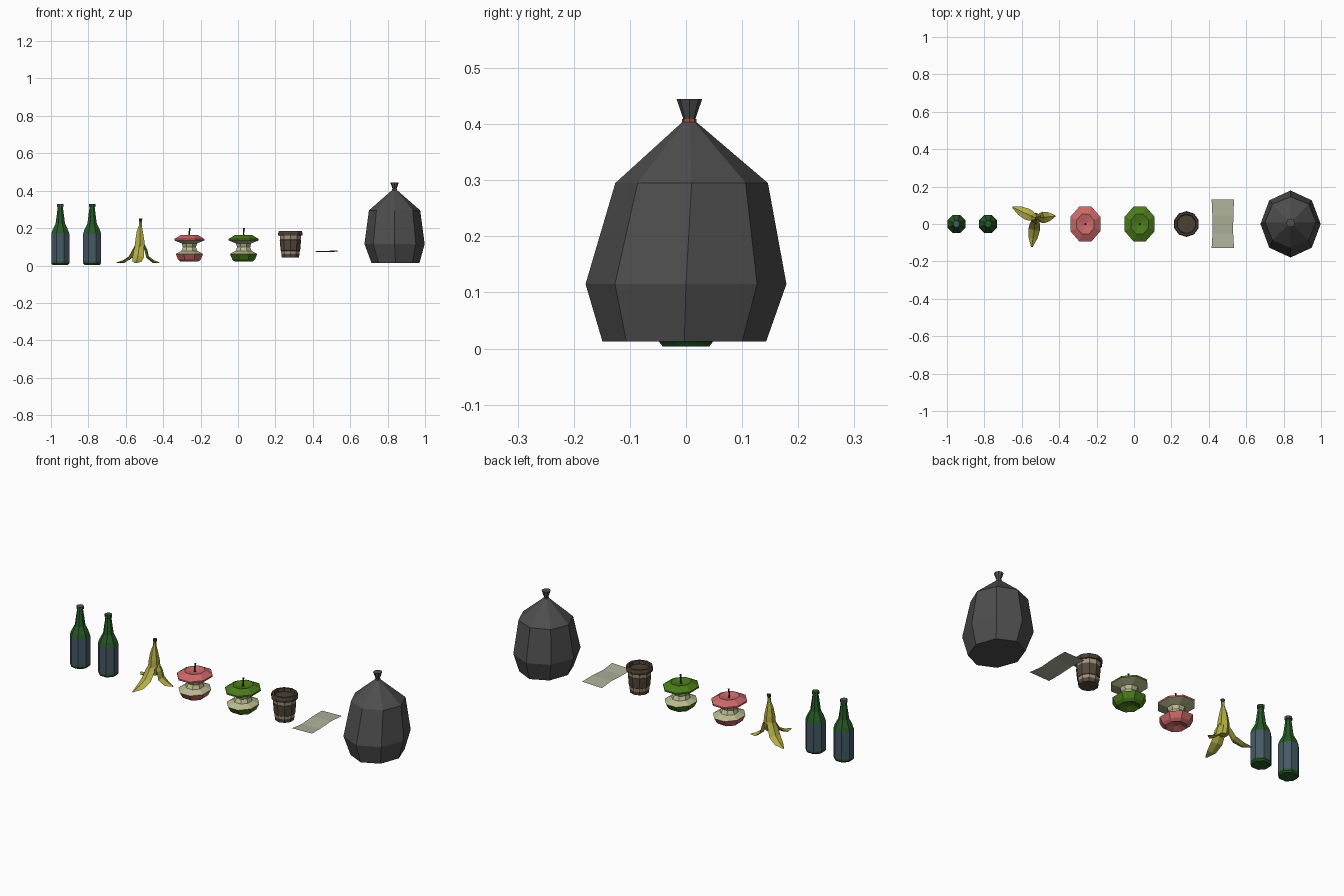
import bpy, math
from mathutils import Vector

if "Cube" in bpy.data.objects:
    bpy.data.objects.remove(bpy.data.objects["Cube"])


def mat(name, r, g, b):
    m = bpy.data.materials.new(name)
    m.diffuse_color = (r, g, b, 1)
    m.use_nodes = True
    m.node_tree.nodes["Principled BSDF"].inputs["Base Color"].default_value = m.diffuse_color
    return m


GLASS = mat("green_glass", 0.02, 0.10, 0.02)
LABEL = mat("label_blue", 0.06, 0.10, 0.13)
PEEL = mat("banana_yellow", 0.45, 0.42, 0.06)
STEM = mat("stem_brown", 0.06, 0.04, 0.02)
FLESH = mat("apple_flesh", 0.50, 0.50, 0.28)
RED = mat("apple_red", 0.60, 0.14, 0.14)
GREEN = mat("apple_green", 0.07, 0.20, 0.01)
LID = mat("lid_brown", 0.07, 0.05, 0.035)
SLEEVE = mat("sleeve_brown", 0.09, 0.065, 0.045)
PAPER_CUP = mat("cup_card", 0.36, 0.29, 0.20)
PAPER = mat("paper", 0.42, 0.44, 0.32)
BAG = mat("bag_black", 0.075, 0.075, 0.075)
TIE = mat("tie_red", 0.40, 0.08, 0.05)


def make(name, verts, faces, mats, idx=None):
    me = bpy.data.meshes.new(name)
    me.from_pydata([tuple(v) for v in verts], [], faces)
    for m in mats:
        me.materials.append(m)
    if idx:
        me.polygons.foreach_set("material_index", idx)
    me.update()
    ob = bpy.data.objects.new(name, me)
    bpy.context.collection.objects.link(ob)
    return ob


def lathe(name, loc, rings, n, mats, bands=None, turn=0.5):
    """rings: (z, rx, ry, dx, dy) bottom to top; bands: material per band."""
    verts, faces, idx = [], [], []
    rings = [tuple(r) + (r[1], 0, 0)[len(r) - 2:] for r in rings]
    bands = bands or [0] * (len(rings) - 1)
    for z, rx, ry, dx, dy in rings:
        for i in range(n):
            a = math.tau * (i + turn) / n
            verts.append((loc[0] + dx + rx * math.cos(a),
                          loc[1] + dy + ry * math.sin(a), z))
    for k, b in enumerate(bands):
        for i in range(n):
            j = (i + 1) % n
            faces.append((k * n + i, k * n + j, k * n + n + j, k * n + n + i))
            idx.append(b)
    faces.append(tuple(reversed(range(n))))
    faces.append(tuple(range(len(verts) - n, len(verts))))
    idx += [bands[0], bands[-1]]
    return make(name, verts, faces, mats, idx)


# Two bottles with wrapped labels
for k, x in enumerate((-0.95, -0.78)):
    rings = [(0.004, 0.045), (0.012, 0.052), (0.022, 0.052), (0.17, 0.052),
             (0.19, 0.045), (0.225, 0.027), (0.312, 0.015), (0.314, 0.019),
             (0.328, 0.019)]
    lathe(f"bottle_{k + 1}", (x, 0), rings, 8, [GLASS, LABEL],
          [0, 0, 1, 0, 0, 0, 0, 1 - k])

# Banana skin: standing upper part and three splayed flaps
bx, by = -0.525, 0.03
lathe("banana_top", (bx, by),
      [(0.06, 0.022), (0.10, 0.031), (0.14, 0.027), (0.185, 0.018),
       (0.215, 0.009, 0.009, 0.003, 0), (0.235, 0.008, 0.008, 0.004, 0),
       (0.252, 0.011, 0.011, 0.005, 0)], 6, [PEEL, STEM], [0, 0, 0, 0, 0, 1])
for k, (ang, reach) in enumerate(((154, 0.138), (7, 0.105), (262, 0.155))):
    a = math.radians(ang)
    d, s = Vector((math.cos(a), math.sin(a), 0)), Vector((-math.sin(a), math.cos(a), 0))
    path = [(0.012, 0.12), (0.03, 0.085), (0.38 * reach, 0.045),
            (0.68 * reach, 0.02), (reach, 0.014)]
    half = (0.018, 0.028, 0.031, 0.024, 0.004)
    verts, faces = [], []
    for i, (r, z) in enumerate(path):
        p, q = path[max(i - 1, 0)], path[min(i + 1, 4)]
        t = (d * (q[0] - p[0]) + Vector((0, 0, q[1] - p[1]))).normalized()
        nrm = t.cross(s)
        if nrm.dot(d + Vector((0, 0, 1))) < 0:
            nrm = -nrm
        c = Vector((bx, by, z)) + d * r
        thick = 0.010 if i < 4 else 0.003
        verts += [c + s * half[i], c + nrm * thick, c - s * half[i], c - nrm * thick * 0.6]
    for i in range(4):
        for j in range(4):
            m = (j + 1) % 4
            faces.append((4 * i + j, 4 * i + m, 4 * i + 4 + m, 4 * i + 4 + j))
    faces += [(3, 2, 1, 0), (16, 17, 18, 19)]
    make(f"banana_flap_{k + 1}", verts, faces, [PEEL])

# Two eaten apples with stalks
for name, x, skin in (("red", -0.26, RED), ("green", 0.03, GREEN)):
    rings = [(0.035, 0.018, 0.02), (0.021, 0.052, 0.055), (0.033, 0.066, 0.074),
             (0.062, 0.079, 0.092), (0.078, 0.046, 0.05), (0.098, 0.038, 0.038),
             (0.118, 0.044, 0.046), (0.134, 0.087, 0.1), (0.142, 0.087, 0.1),
             (0.163, 0.05, 0.057), (0.153, 0.012, 0.012)]
    lathe(f"{name}_apple_core", (x, 0), rings, 8, [skin, FLESH],
          [0, 0, 0, 1, 1, 1, 1, 0, 0, 0])
    lathe(f"{name}_apple_stalk", (x, 0),
          [(0.15, 0.005), (0.175, 0.004), (0.2, 0.005, 0.005, 0.003, 0)],
          5, [STEM])

# Coffee cup with sleeve and recessed lid
lathe("paper_cup", (0.28, 0),
      [(0.042, 0.048), (0.062, 0.051), (0.078, 0.053), (0.08, 0.055),
       (0.137, 0.06), (0.138, 0.058), (0.16, 0.06)],
      10, [PAPER_CUP, SLEEVE], [1, 0, 1, 1, 1, 0])
lathe("cup_lid", (0.28, 0),
      [(0.16, 0.068), (0.172, 0.069), (0.185, 0.064), (0.185, 0.053), (0.168, 0.05)],
      10, [LID])

# Creased sheet of paper
verts, faces = [], []
for y, z, w in ((-0.128, 0.076, 0.06), (-0.05, 0.071, 0.055),
                (0.045, 0.077, 0.056), (0.13, 0.073, 0.06)):
    verts += [(0.475 - w, y, z), (0.475 + w, y, z + 0.003)]
faces = [(2 * i, 2 * i + 1, 2 * i + 3, 2 * i + 2) for i in range(3)]
make("paper_sheet", verts, faces, [PAPER])

# Tied rubbish bag
lathe("rubbish_bag", (0.837, 0),
      [(0.013, 0.128, 0.146, 0.005, -0.003), (0.115, 0.161, 0.179, 0, 0),
       (0.295, 0.137, 0.136, 0, 0.01), (0.405, 0.011, 0.011, 0, 0.006),
       (0.41, 0.011, 0.011, 0, 0.006), (0.445, 0.023, 0.023, 0, 0.006)],
      8, [BAG], turn=0.0)
lathe("bag_tie", (0.837, 0.006), [(0.404, 0.013), (0.409, 0.013)], 8, [TIE], turn=0.0)
